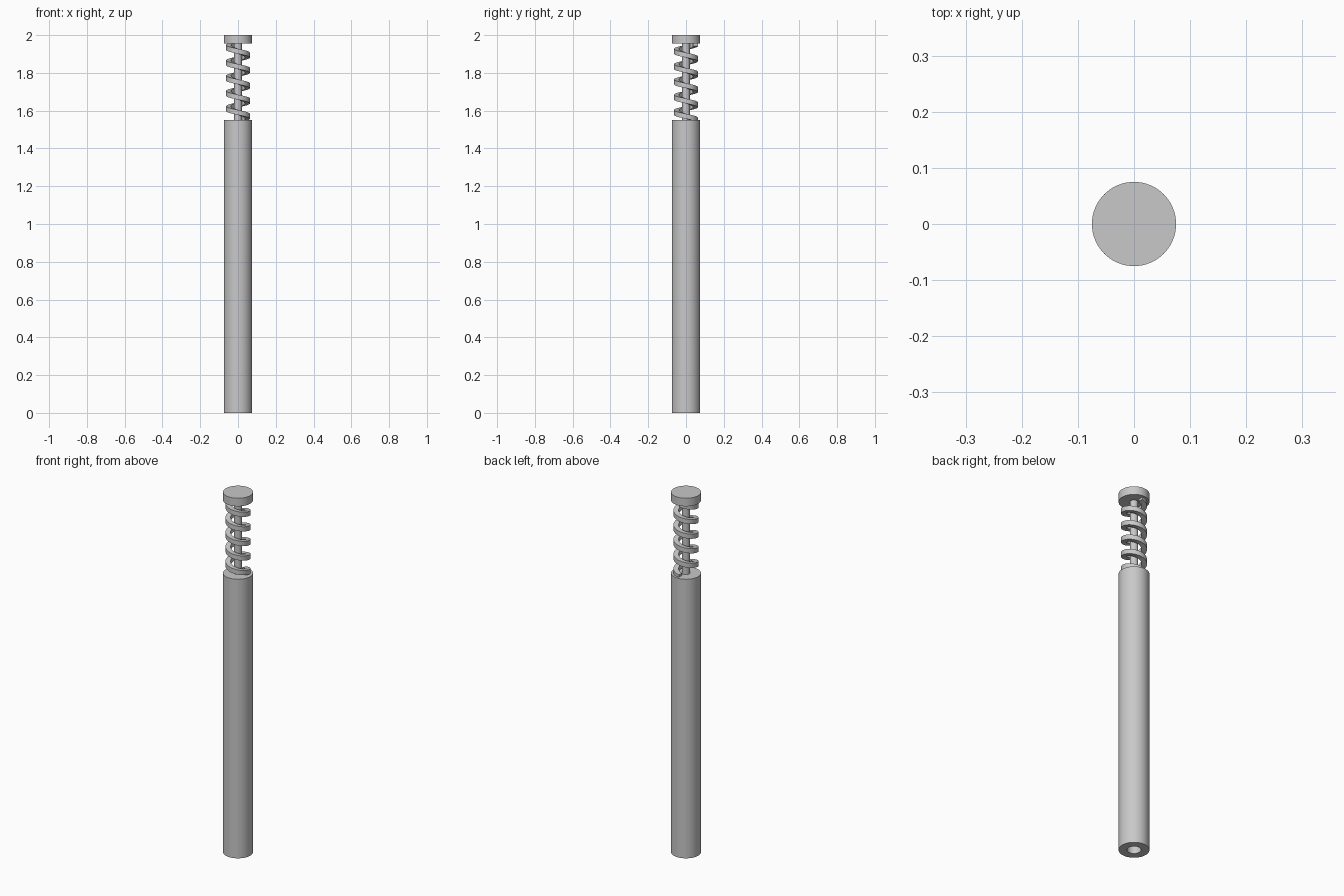
import bpy, bmesh
from math import cos, sin, pi, radians

default = bpy.data.objects.get("Cube")
if default:
    bpy.data.objects.remove(default, do_unlink=True)

grey = bpy.data.materials.new("plain grey")
grey.use_nodes = True
colour = (0.58, 0.58, 0.58, 1)
grey.diffuse_color = colour
grey.node_tree.nodes["Principled BSDF"].inputs["Base Color"].default_value = colour


def finish(name, bm):
    """Turn a bmesh into a smooth-shaded object with sharp edges kept."""
    bmesh.ops.recalc_face_normals(bm, faces=bm.faces)
    mesh = bpy.data.meshes.new(name)
    bm.to_mesh(mesh)
    bm.free()
    mesh.materials.append(grey)
    obj = bpy.data.objects.new(name, mesh)
    bpy.context.collection.objects.link(obj)
    bpy.ops.object.select_all(action='DESELECT')
    obj.select_set(True)
    bpy.context.view_layer.objects.active = obj
    bpy.ops.object.shade_smooth_by_angle(angle=radians(35))


def lathe(name, profile, steps=64):
    """Revolve (radius, height) points about the z axis."""
    bm = bmesh.new()
    verts = [bm.verts.new((r, 0, z)) for r, z in profile]
    edges = [bm.edges.new(pair) for pair in zip(verts, verts[1:])]
    bmesh.ops.spin(bm, geom=verts + edges, cent=(0, 0, 0), axis=(0, 0, 1),
                   angle=2 * pi, steps=steps)
    bmesh.ops.remove_doubles(bm, verts=bm.verts, dist=0.0001)
    finish(name, bm)


def coil(name, inner, outer, thick, z0, z1, turns, start, per_turn=48):
    """Sweep a rectangular section down a left-handed helix."""
    bm = bmesh.new()
    rings = []
    count = turns * per_turn
    for i in range(count + 1):
        t = i / count
        a = start - 2 * pi * turns * t
        z = z0 + (z1 - z0) * t
        section = [(inner, -1), (outer, -1), (outer, 1), (inner, 1)]
        rings.append([bm.verts.new((r * cos(a), r * sin(a), z + s * thick / 2))
                      for r, s in section])
    for a, b in zip(rings, rings[1:]):
        for k in range(4):
            n = (k + 1) % 4
            bm.faces.new((a[k], a[n], b[n], b[k]))
    bm.faces.new(rings[0])
    bm.faces.new(rings[-1])
    finish(name, bm)


# Long tube with a bore open at the bottom
radius, bore, tube_top, cap_base = 0.075, 0.034, 1.55, 1.955
lathe("tube_body", [(0, 1.5), (bore, 1.5), (bore, 0), (radius, 0),
                    (radius, tube_top), (0, tube_top)])

# Plunger rod and its round cap
lathe("plunger_rod", [(0, 1.52), (0.02, 1.52), (0.02, 1.97), (0, 1.97)], 32)
lathe("plunger_cap", [(0, cap_base), (radius, cap_base), (radius, 2), (0, 2)])

# Flat-wound spring around the rod
coil("spring", 0.037, 0.063, 0.026, tube_top, cap_base, 5, pi / 2)
